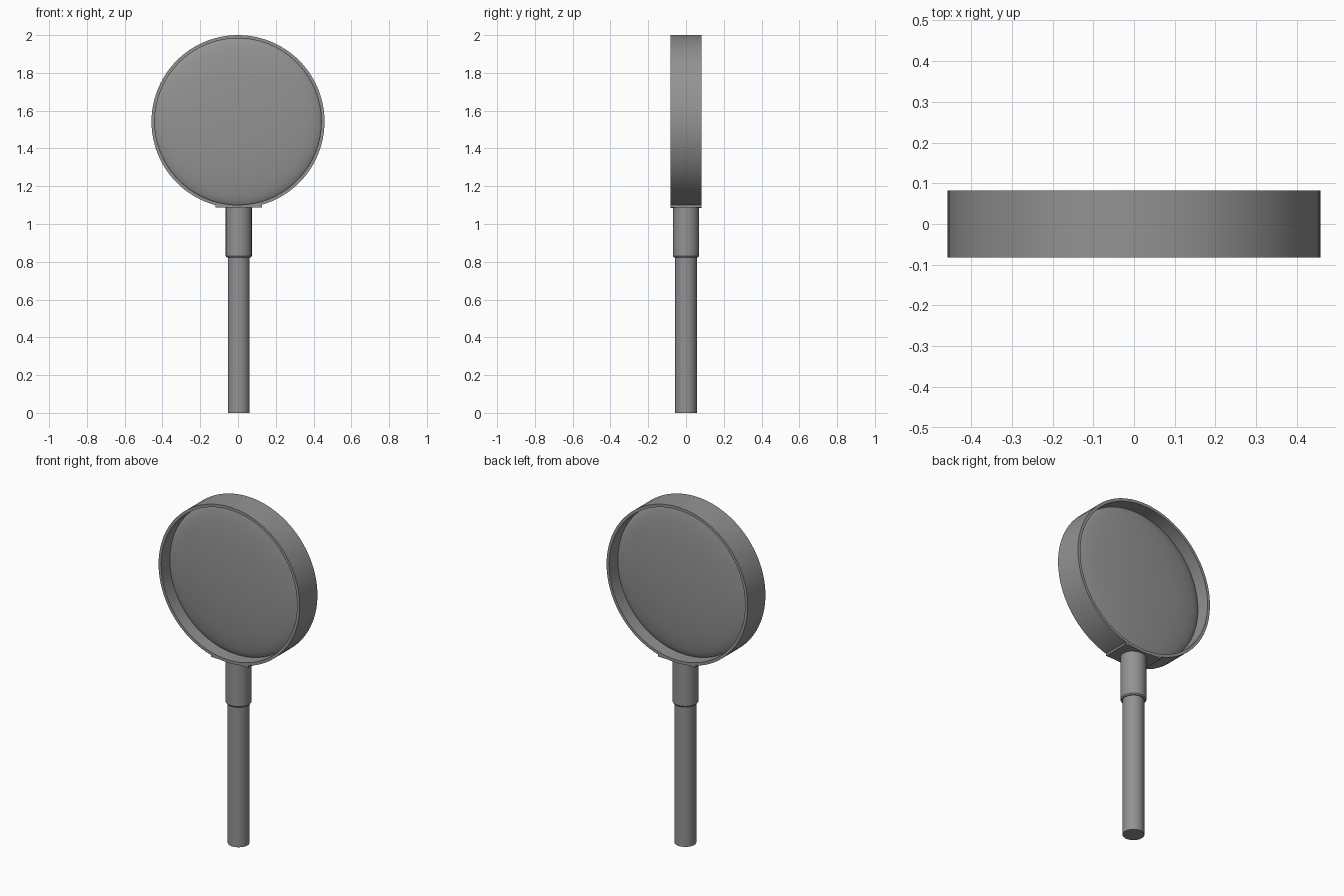
import bpy, bmesh, math
from mathutils import Matrix

cube = bpy.data.objects.get("Cube")
if cube:
    bpy.data.objects.remove(cube, do_unlink=True)

grey = bpy.data.materials.new("mid grey")
grey.use_nodes = True
colour = (0.29, 0.29, 0.29, 1)
grey.diffuse_color = colour
grey.node_tree.nodes["Principled BSDF"].inputs["Base Color"].default_value = colour

CENTRE_Z = 1.542
HANDLE_X = 0.004


def lathe(name, profile, place, segments, closed=False):
    """Spin a (radius, height) profile around local z, then place it."""
    bm = bmesh.new()
    verts = [bm.verts.new((r, 0, h)) for r, h in profile]
    pairs = list(zip(verts, verts[1:]))
    if closed:
        pairs.append((verts[-1], verts[0]))
    edges = [bm.edges.new(p) for p in pairs]
    bmesh.ops.spin(bm, geom=verts + edges, cent=(0, 0, 0), axis=(0, 0, 1),
                   angle=math.tau, steps=segments)
    bmesh.ops.remove_doubles(bm, verts=bm.verts, dist=1e-5)
    bmesh.ops.recalc_face_normals(bm, faces=bm.faces)
    bm.transform(place)
    return finish(name, bm)


def finish(name, bm):
    mesh = bpy.data.meshes.new(name)
    bm.to_mesh(mesh)
    bm.free()
    mesh.materials.append(grey)
    obj = bpy.data.objects.new(name, mesh)
    bpy.context.collection.objects.link(obj)
    bpy.ops.object.select_all(action="DESELECT")
    obj.select_set(True)
    bpy.context.view_layer.objects.active = obj
    bpy.ops.object.shade_smooth_by_angle(angle=math.radians(30))
    return obj


facing = Matrix.Translation((0, 0, CENTRE_Z)) @ Matrix.Rotation(math.pi / 2, 4, "X")
upright = Matrix.Translation((HANDLE_X, 0, 0))

# Rim: a thin, deep hoop open at front and back
lathe("rim", [(0.458, -0.082), (0.458, 0.082), (0.441, 0.082), (0.441, -0.082)],
      facing, 96, closed=True)

# Lens: a shallow bulging disc in the middle of the rim
steps = 24
arc = [math.pi * (i / steps - 0.5) for i in range(steps + 1)]
lathe("lens", [(0.442 * math.cos(a), 0.05 * math.sin(a)) for a in arc], facing, 96)

# Handle: a plain rod
lathe("handle", [(0, 0), (0.058, 0), (0.058, 0.9), (0, 0.9)], upright, 48)

# Collar: a wider sleeve with a softened lower edge
lathe("collar", [(0, 0.823), (0.064, 0.823), (0.069, 0.83), (0.069, 1.094), (0, 1.094)],
      upright, 48)

# Saddle: flat plate where the collar meets the rim
bm = bmesh.new()
bmesh.ops.create_cube(bm, size=1, matrix=Matrix.Translation((HANDLE_X, 0, 1.094))
                      @ Matrix.Diagonal((0.244, 0.162, 0.012, 1)))
finish("saddle", bm)
